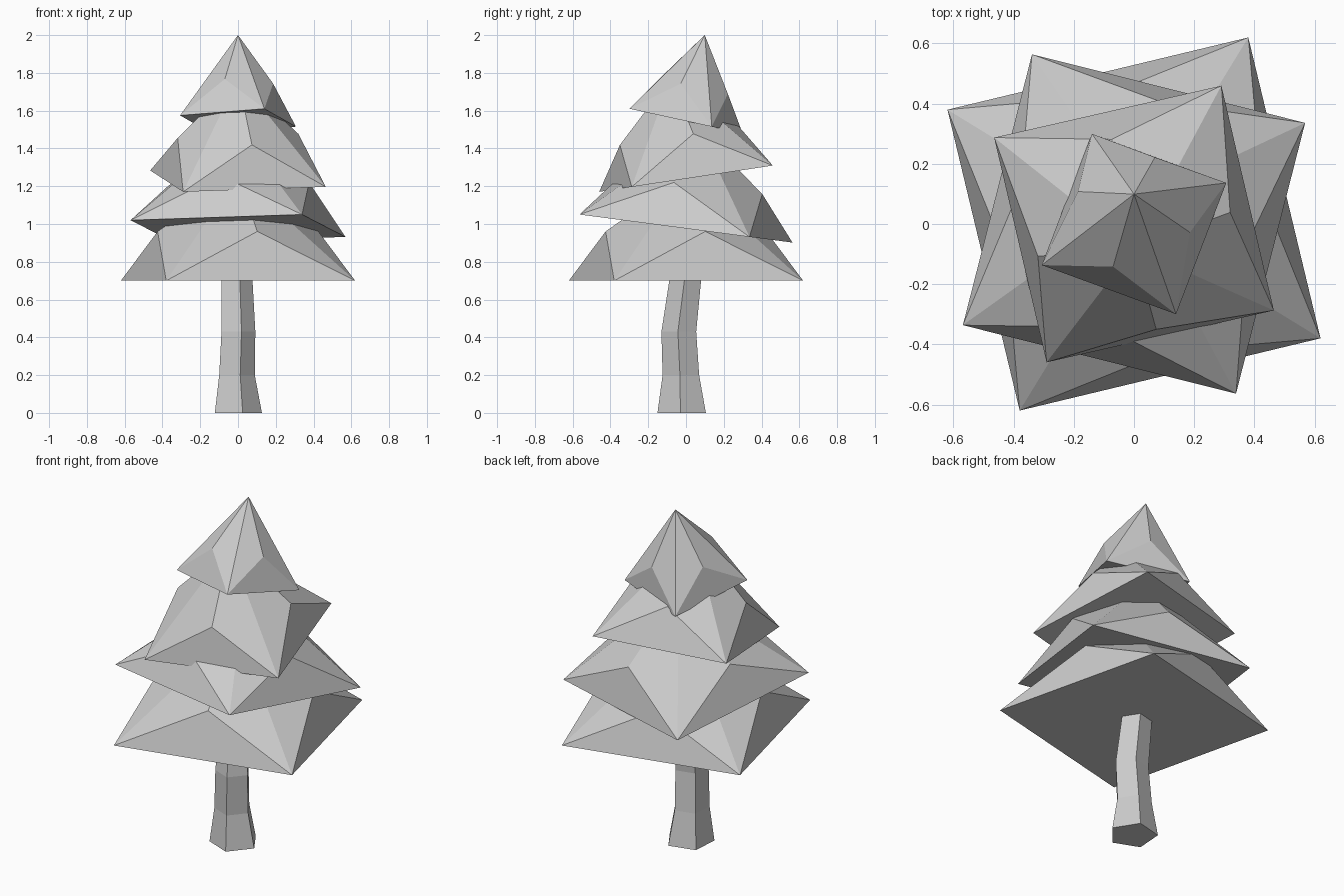
import bpy, bmesh
from math import radians, cos, sin, pi
from mathutils import Matrix

if "Cube" in bpy.data.objects:
    bpy.data.objects.remove(bpy.data.objects["Cube"])


def finish(bm, name):
    bmesh.ops.recalc_face_normals(bm, faces=bm.faces[:])
    me = bpy.data.meshes.new(name)
    bm.to_mesh(me)
    bm.free()
    ob = bpy.data.objects.new(name, me)
    bpy.context.collection.objects.link(ob)
    return ob


def foliage(name, z, radius, height, bulge, turn, tilt):
    """Tilted four-sided pyramid whose side faces bulge out to a centre point."""
    bm = bmesh.new()
    bmesh.ops.create_cone(bm, cap_ends=True, segments=4, radius1=radius,
                          radius2=0, depth=height,
                          matrix=Matrix.Translation((0, 0, height / 2)))
    bmesh.ops.remove_doubles(bm, verts=bm.verts[:], dist=1e-4)
    bmesh.ops.recalc_face_normals(bm, faces=bm.faces[:])
    bm.normal_update()
    sides = [f for f in bm.faces if f.normal.z > -0.5]
    bmesh.ops.poke(bm, faces=sides, offset=bulge)
    bm.transform(Matrix.Translation((0, 0, z))
                 @ Matrix.Rotation(radians(tilt), 4, 'X')
                 @ Matrix.Rotation(radians(turn), 4, 'Z'))
    return finish(bm, name)


# Foliage tiers, bottom to top
foliage("foliage_bottom", 0.70, 0.727, 0.56, 0.12, 58.5, 0)
foliage("foliage_lower", 0.976, 0.662, 0.53, 0.095, 30.8, -7.5)
foliage("foliage_upper", 1.24, 0.548, 0.54, 0.085, 58, 8.6)
foliage("foliage_top", 1.545, 0.337, 0.466, 0.05, 24.5, -12.3)

# Crooked five-sided trunk: z, centre x, centre y, radius
rings = [(0.0, -0.008, -0.02, 0.135), (0.2, -0.013, -0.025, 0.102),
         (0.43, -0.005, -0.036, 0.097), (0.72, -0.012, 0.0, 0.088)]
bm = bmesh.new()
loops = []
for z, cx, cy, r in rings:
    angles = [radians(-76) + i * 2 * pi / 5 for i in range(5)]
    loops.append([bm.verts.new((cx + r * cos(a), cy + r * sin(a), z)) for a in angles])
for lo, hi in zip(loops, loops[1:]):
    for i in range(5):
        j = (i + 1) % 5
        bm.faces.new((lo[i], lo[j], hi[j], hi[i]))
bm.faces.new(loops[0][::-1])
bm.faces.new(loops[-1])
finish(bm, "trunk")
